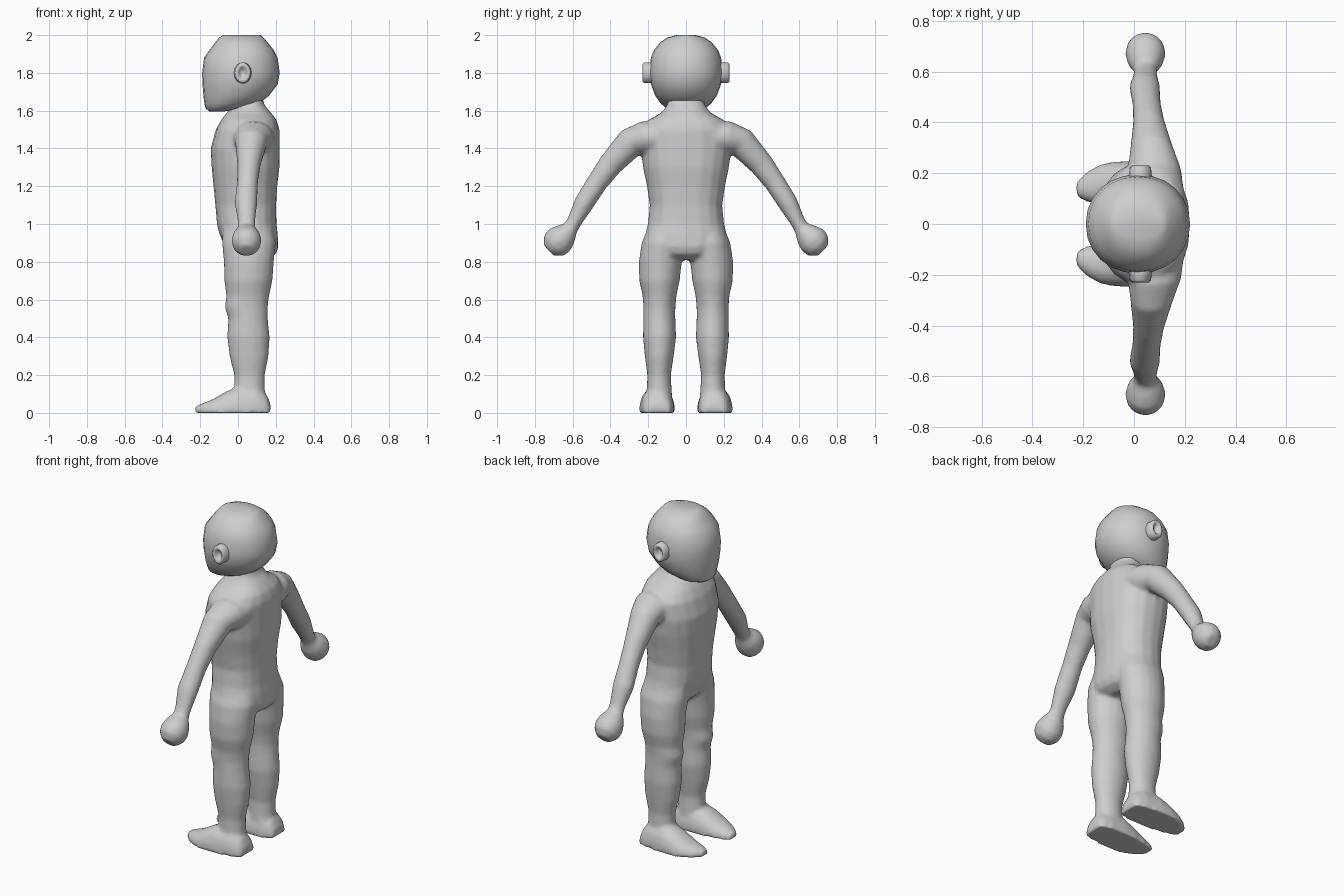
import bpy, bmesh, math
from mathutils import Vector

grey = bpy.data.materials.new("plain_grey")
grey.diffuse_color = (0.62, 0.62, 0.62, 1)


def loft(name, rings, n=20, power=2.0, floor=None):
    """Closed skin over rings given as (centre, half-axis u, half-axis v)."""
    bm = bmesh.new()
    loops = []
    for c, u, v in rings:
        loop = []
        for i in range(n):
            a = 2 * math.pi * i / n
            cu, sv = [math.copysign(abs(t) ** (2 / power), t)
                      for t in (math.cos(a), math.sin(a))]
            p = Vector(c) + Vector(u) * cu + Vector(v) * sv
            if floor is not None:
                p.z = max(p.z, floor)
            loop.append(bm.verts.new(p))
        loops.append(loop)
    for a, b in zip(loops, loops[1:]):
        for i in range(n):
            j = (i + 1) % n
            bm.faces.new((a[i], a[j], b[j], b[i]))
    bm.faces.new(loops[0][::-1])
    bm.faces.new(loops[-1])
    bmesh.ops.recalc_face_normals(bm, faces=bm.faces)
    mesh = bpy.data.meshes.new(name)
    bm.to_mesh(mesh)
    bm.free()
    mesh.materials.append(grey)
    mesh.shade_smooth()
    obj = bpy.data.objects.new(name, mesh)
    bpy.context.collection.objects.link(obj)
    return obj


def level(z, x0, x1, y0, y1):
    """Horizontal ring filling a box in x and y."""
    return (((x0 + x1) / 2, (y0 + y1) / 2, z),
            ((x1 - x0) / 2, 0, 0), (0, (y1 - y0) / 2, 0))


# Torso and neck: height, front, back, half width
torso = [(1.70, 0.0, .12, .085), (1.63, -.01, .14, .10), (1.59, -.06, .175, .13),
         (1.55, -.09, .205, .20), (1.50, -.118, .22, .24), (1.40, -.145, .22, .24),
         (1.30, -.14, .22, .228), (1.20, -.13, .208, .207), (1.10, -.12, .202, .192),
         (1.00, -.112, .204, .202), (.95, -.10, .21, .215), (.88, -.07, .215, .20),
         (.84, -.02, .20, .17), (.81, .03, .15, .10)]
skin = [loft("torso", [level(z, f, b, -w, w) for z, f, b, w in torso], power=2.3)]

# Leg: height, front, back, inner, outer
leg = [(1.02, -.08, .17, .03, .185), (.90, -.085, .20, .012, .235), (.80, -.075, .19, .022, .25),
       (.70, -.073, .183, .033, .248), (.62, -.062, .165, .05, .23), (.56, -.07, .158, .056, .226),
       (.50, -.052, .158, .056, .226), (.40, -.057, .168, .052, .228), (.30, -.045, .162, .065, .218),
       (.20, -.02, .142, .08, .205), (.13, -.02, .142, .076, .208), (.04, -.02, .15, .07, .21)]

# Foot: station along x, inner, outer, height
foot = [(.172, .09, .205, .05), (.15, .075, .225, .10), (.10, .063, .238, .14),
        (0, .058, .248, .14), (-.06, .063, .248, .115), (-.13, .073, .238, .074),
        (-.19, .088, .205, .05), (-.228, .11, .165, .034)]

# Arm and fist: y, z, thickness in the arm plane, x centre, half depth
arm = [(.15, 1.46, .085, .085, .11), (.22, 1.455, .09, .08, .105), (.295, 1.43, .08, .07, .085),
       (.40, 1.315, .065, .058, .062), (.47, 1.22, .056, .05, .056), (.54, 1.11, .053, .042, .06),
       (.59, 1.015, .04, .045, .046), (.61, .98, .04, .045, .046), (.64, .945, .066, .045, .07),
       (.67, .915, .081, .045, .08), (.70, .885, .075, .045, .072), (.727, .86, .04, .045, .04)]


def limb_rings(s):
    rings = []
    for i, (y, z, t, x, d) in enumerate(arm):
        a, b = arm[max(i - 1, 0)], arm[min(i + 1, len(arm) - 1)]
        way = Vector((0, s * (b[0] - a[0]), b[1] - a[1])).normalized()
        rings.append(((x, s * y, z), (d, 0, 0), Vector((0, -way.z, way.y)) * t))
    return rings


for s, side in ((1, "right"), (-1, "left")):
    skin.append(loft(side + "_leg", [level(z, f, b, s * i, s * o) for z, f, b, i, o in leg]))
    skin.append(loft(side + "_foot", [((x, s * (i + o) / 2, 0), (0, (o - i) / 2, 0), (0, 0, h))
                                      for x, i, o, h in foot], power=2.3, floor=0))
    skin.append(loft(side + "_arm", limb_rings(s)))

# Fuse trunk and limbs into one smooth skin
bpy.ops.object.select_all(action='DESELECT')
for o in skin:
    o.select_set(True)
body = skin[0]
bpy.context.view_layer.objects.active = body
bpy.ops.object.join()
body.name = "body"
fuse = body.modifiers.new("fuse", 'REMESH')
fuse.mode = 'VOXEL'
fuse.voxel_size = 0.011
fuse.use_smooth_shade = True
relax = body.modifiers.new("relax", 'SMOOTH')
relax.factor = 0.5
relax.iterations = 6

# Head: height, face, back, half width
head = [(2.0, -.08, .12, .05), (1.987, -.10, .135, .10), (1.96, -.122, .158, .138),
        (1.92, -.152, .19, .17), (1.88, -.18, .21, .186), (1.80, -.19, .221, .195),
        (1.74, -.188, .21, .186), (1.68, -.183, .165, .163), (1.64, -.178, .115, .135),
        (1.612, -.172, .03, .105), (1.595, -.15, -.08, .05)]
loft("head", [level(z, f, b, -w, w) for z, f, b, w in head], n=24, power=2.1)

# Cupped ears: distance out, half width, half height
ear = [(.16, .055, .06), (.195, .045, .055), (.222, .042, .056), (.231, .032, .044),
       (.222, .02, .03), (.205, .012, .018)]
for s, side in ((1, "right"), (-1, "left")):
    loft(side + "_ear", [((.025, s * y, 1.80), (w, 0, 0), (0, 0, h)) for y, w, h in ear], n=14)
